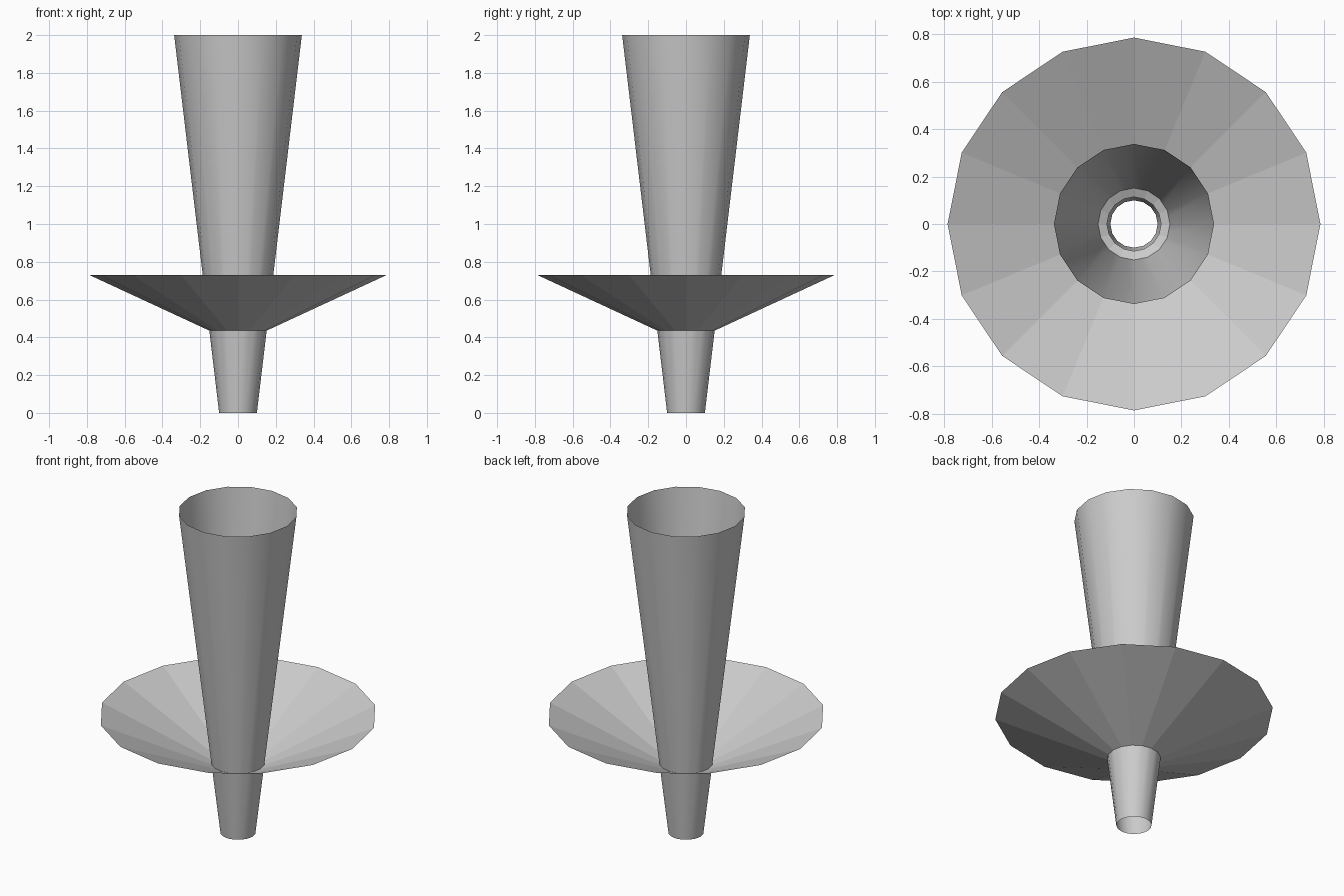
import bpy
import bmesh
import math

SIDES = 16

if "Cube" in bpy.data.objects:
    bpy.data.objects.remove(bpy.data.objects["Cube"], do_unlink=True)

# One plain grey for the whole model
grey = bpy.data.materials.new("light_grey")
grey.use_nodes = True
colour = (0.6, 0.6, 0.6, 1)
grey.diffuse_color = colour
grey.node_tree.nodes["Principled BSDF"].inputs["Base Color"].default_value = colour


def open_cone(name, r_low, z_low, r_high, z_high):
    """Open thin cone wall with a corner on each axis."""
    bm = bmesh.new()
    rings = []
    for r, z in ((r_low, z_low), (r_high, z_high)):
        angles = [math.tau * i / SIDES for i in range(SIDES)]
        rings.append([bm.verts.new((r * math.cos(a), r * math.sin(a), z)) for a in angles])
    low, high = rings
    for i in range(SIDES):
        j = (i + 1) % SIDES
        bm.faces.new((low[i], low[j], high[j], high[i]))
    mesh = bpy.data.meshes.new(name)
    bm.to_mesh(mesh)
    bm.free()
    mesh.materials.append(grey)
    obj = bpy.data.objects.new(name, mesh)
    bpy.context.collection.objects.link(obj)
    return obj


# Long tapered tube, open at both ends
tube = open_cone("tapered_tube", 0.1, 0, 0.338, 2)
tube.data.shade_smooth()

# Wide flared dish, its inner rim reaching inside the tube
open_cone("flared_dish", 0.114, 0.418, 0.787, 0.73)
